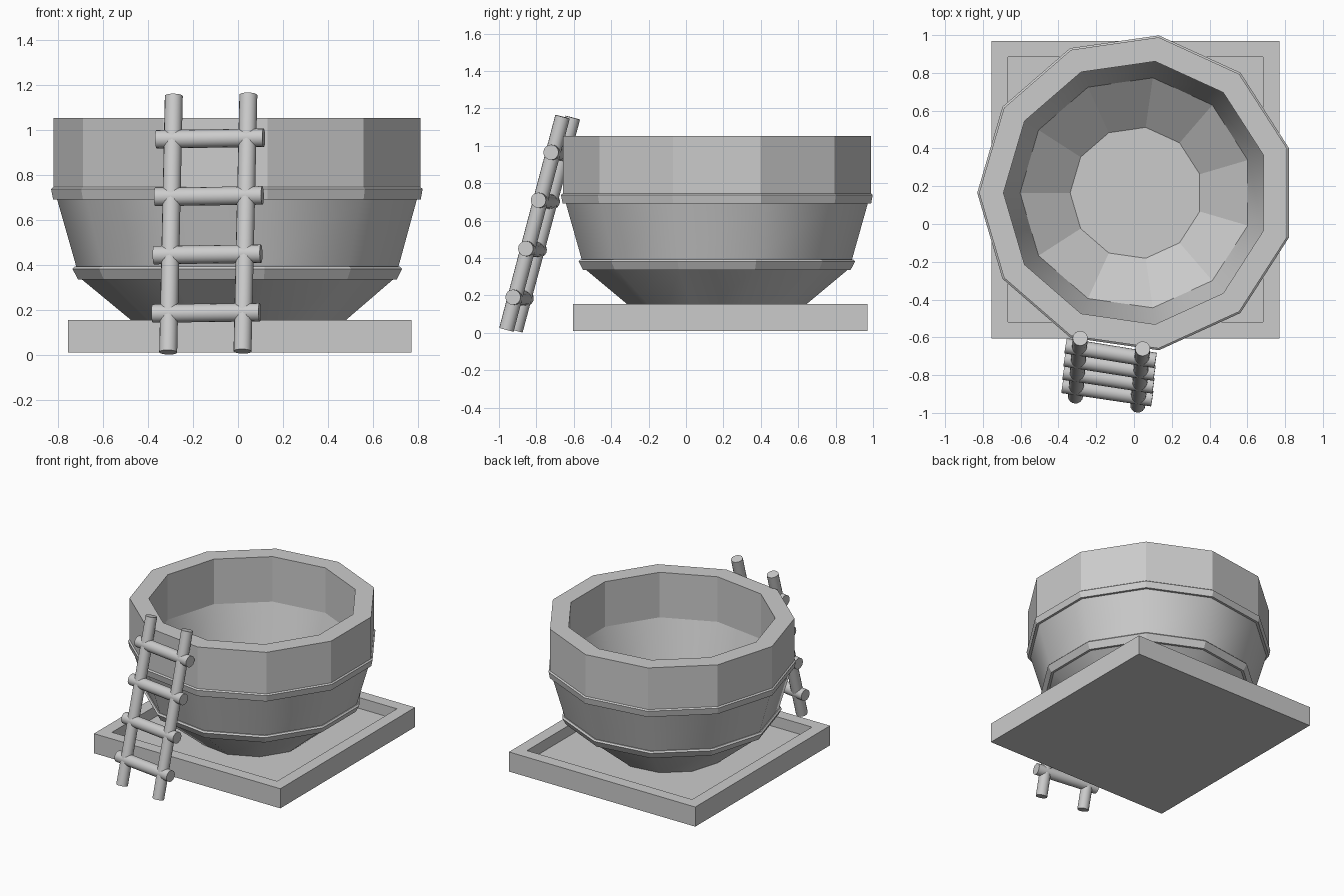
import bpy, bmesh, math
from mathutils import Vector

if "Cube" in bpy.data.objects:
    bpy.data.objects.remove(bpy.data.objects["Cube"])

SIDES = 11
CENTRE = Vector((0.012, 0.165, 0))


def finish(bm, name):
    bmesh.ops.recalc_face_normals(bm, faces=bm.faces[:])
    mesh = bpy.data.meshes.new(name)
    bm.to_mesh(mesh)
    bm.free()
    obj = bpy.data.objects.new(name, mesh)
    bpy.context.collection.objects.link(obj)
    return obj


def lathe(name, profile, smooth_segments):
    """Revolve an open (radius, z) profile; both ends get a flat cap."""
    bm = bmesh.new()
    rings = []
    for r, z in profile:
        ring = []
        for i in range(SIDES):
            a = math.pi + i * math.tau / SIDES
            ring.append(bm.verts.new(CENTRE + Vector((r * math.cos(a), r * math.sin(a), z))))
        rings.append(ring)
    for s in range(len(rings) - 1):
        for i in range(SIDES):
            j = (i + 1) % SIDES
            f = bm.faces.new((rings[s][i], rings[s][j], rings[s + 1][j], rings[s + 1][i]))
            f.smooth = s in smooth_segments
    bm.faces.new(rings[0])
    bm.faces.new(rings[-1])
    # keep the horizontal ring edges crisp
    for ring in rings:
        for i in range(SIDES):
            bm.edges.get((ring[i], ring[(i + 1) % SIDES])).smooth = False
    return finish(bm, name)


def rod(name, a, b, radius, sides=16):
    """Round bar between two points."""
    a, b = Vector(a), Vector(b)
    bm = bmesh.new()
    bmesh.ops.create_cone(bm, cap_ends=True, segments=sides, radius1=radius,
                          radius2=radius, depth=(b - a).length)
    for f in bm.faces:
        f.smooth = len(f.verts) == 4
    for e in bm.edges:
        e.smooth = all(f.smooth for f in e.link_faces)
    obj = finish(bm, name)
    obj.location = (a + b) / 2
    obj.rotation_mode = 'QUATERNION'
    obj.rotation_quaternion = (b - a).to_track_quat('Z', 'Y')
    return obj


# tub: outside from base to rim with two raised hoops, then down the inside
lathe("tub", [
    (0.39, 0.075), (0.705, 0.335),
    (0.722, 0.335), (0.747, 0.382), (0.737, 0.392), (0.73, 0.392),
    (0.815, 0.69),
    (0.833, 0.69), (0.842, 0.737), (0.832, 0.745),
    (0.832, 1.053), (0.703, 1.053),
    (0.703, 0.72), (0.615, 0.41), (0.35, 0.205),
], {0, 5, 12})

# square base tray with a recessed top
bm = bmesh.new()
bmesh.ops.create_cube(bm, size=1)
for v in bm.verts:
    v.co = Vector((0.0075 + v.co.x * 1.525, 0.1825 + v.co.y * 1.575, 0.0825 + v.co.z * 0.145))
top = max(bm.faces, key=lambda f: f.calc_center_median().z)
bmesh.ops.inset_region(bm, faces=[top], thickness=0.123)
floor = bmesh.ops.extrude_face_region(bm, geom=[top])["geom"]
bmesh.ops.translate(bm, vec=(0, 0, -0.08), verts=[v for v in floor if isinstance(v, bmesh.types.BMVert)])
if top.is_valid:
    bmesh.ops.delete(bm, geom=[top], context='FACES_ONLY')
finish(bm, "base_tray")

# ladder: two leaning poles and four rungs poking out on each side
poles = {
    "left": (Vector((-0.31, -0.912, 0.012)), Vector((-0.285, -0.605, 1.15))),
    "right": (Vector((0.02, -0.96, 0.016)), Vector((0.046, -0.66, 1.155))),
}
for side, (low, high) in poles.items():
    rod("ladder_pole_" + side, low, high, 0.04)
for n, t in enumerate((0.152, 0.38, 0.607, 0.832)):
    a = poles["left"][0].lerp(poles["left"][1], t)
    b = poles["right"][0].lerp(poles["right"][1], t)
    rod(f"ladder_rung_{n + 1}", a.lerp(b, -0.22), a.lerp(b, 1.22), 0.041)
